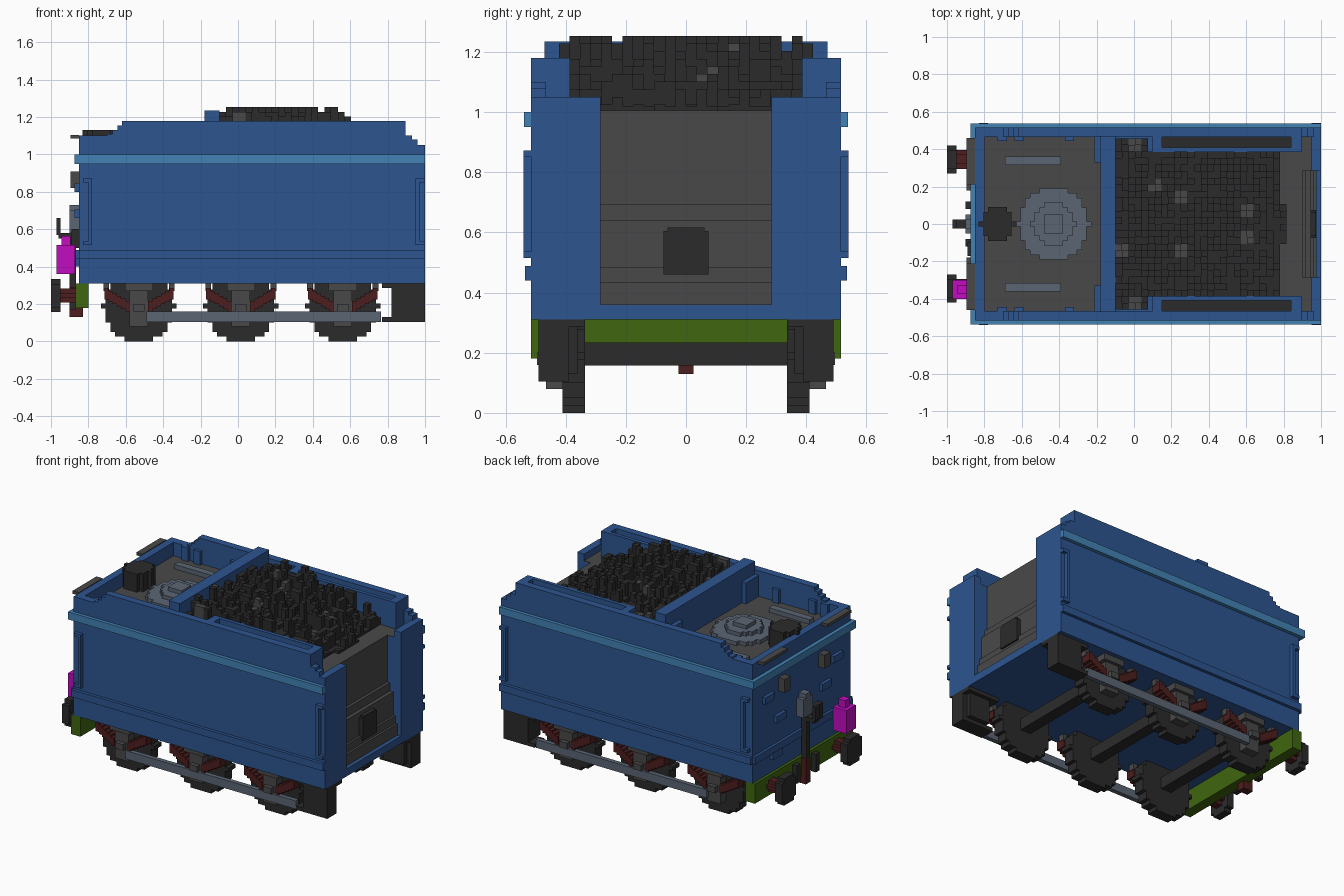
import bpy, bmesh, math, random
from mathutils import Matrix

random.seed(4)
if "Cube" in bpy.data.objects:
    bpy.data.objects.remove(bpy.data.objects["Cube"])

V = 0.0253  # block step


def material(name, rgb):
    m = bpy.data.materials.new(name)
    m.use_nodes = True
    m.diffuse_color = (*rgb, 1)
    m.node_tree.nodes["Principled BSDF"].inputs["Base Color"].default_value = (*rgb, 1)
    return m


BLUE = material("body blue", (0.026, 0.090, 0.28))
SKY = material("stripe blue", (0.054, 0.225, 0.46))
BLACK = material("coal black", (0.024, 0.024, 0.024))
GREY = material("dark grey", (0.066, 0.066, 0.066))
SLATE = material("slate steel", (0.105, 0.130, 0.175))
RED = material("dark red", (0.075, 0.013, 0.013))
GREEN = material("beam green", (0.050, 0.135, 0.005))
PINK = material("lamp magenta", (0.53, 0.004, 0.53))


def finish(name, bm, *mats):
    me = bpy.data.meshes.new(name)
    bmesh.ops.recalc_face_normals(bm, faces=bm.faces)
    bm.to_mesh(me)
    bm.free()
    for m in mats:
        me.materials.append(m)
    ob = bpy.data.objects.new(name, me)
    bpy.context.collection.objects.link(ob)
    return ob


def add_box(bm, x0, x1, y0, y1, z0, z1):
    mat = Matrix.Translation(((x0 + x1) / 2, (y0 + y1) / 2, (z0 + z1) / 2)) @ \
        Matrix.Diagonal((abs(x1 - x0), abs(y1 - y0), abs(z1 - z0), 1))
    return bmesh.ops.create_cube(bm, size=1, matrix=mat)["verts"]


def boxes(name, mat, *dims):
    bm = bmesh.new()
    for d in dims:
        add_box(bm, *d)
    return finish(name, bm, mat)


def prism(name, mat, pts, axis, a, b):
    """Extrude a 2D outline along one axis from a to b."""
    put = {"x": lambda u, v: (a, u, v), "y": lambda u, v: (u, a, v), "z": lambda u, v: (u, v, a)}[axis]
    bm = bmesh.new()
    face = bm.faces.new([bm.verts.new(put(u, v)) for u, v in pts])
    ext = bmesh.ops.extrude_face_region(bm, geom=[face])["geom"]
    move = [b - a if axis == c else 0 for c in "xyz"]
    bmesh.ops.translate(bm, vec=move, verts=[g for g in ext if isinstance(g, bmesh.types.BMVert)])
    return finish(name, bm, mat)


def stepped_disc(cu, cv, r, n):
    """Outline of a disc made of n block rows."""
    h = 2 * r / n
    right = []
    for i in range(n):
        v = -r + i * h
        w = math.sqrt(max(r * r - (v + h / 2) ** 2, 0))
        w = max(round(w / V), 1) * V
        right += [(w, v), (w, v + h)]
    pts = right + [(-w, v) for w, v in reversed(right)]
    return [(cu + u, cv + v) for u, v in pts]


# --- Body shell ---
boxes("body_core", BLUE, (-0.85, 0.87, -0.515, 0.515, 0.31, 1.0))
boxes("cab_end_sill", BLUE, (0.87, 1.0, -0.515, 0.515, 0.31, 0.36))
boxes("rear_wall", BLUE, (-0.85, -0.8, -0.515, 0.515, 1.0, 1.10))
boxes("bulkhead", BLUE, (-0.18, -0.10, -0.47, 0.47, 1.0, 1.235))
wall = [(-0.85, 1.0), (1.0, 1.0), (1.0, 1.05), (0.96, 1.05), (0.96, 1.08), (0.93, 1.08), (0.93, 1.10),
        (0.895, 1.10), (0.895, 1.18), (-0.62, 1.18), (-0.62, 1.155), (-0.645, 1.155), (-0.645, 1.13),
        (-0.67, 1.13), (-0.67, 1.11), (-0.70, 1.11), (-0.70, 1.10), (-0.85, 1.10)]
for s, side in ((-1, "front"), (1, "back")):
    def sided(name, mat, *dims):
        return boxes(f"{side}_{name}", mat, *[(d[0], d[1], s * d[2], s * d[3], d[4], d[5]) for d in dims])

    prism(f"{side}_wall", BLUE, wall, "y", s * 0.465, s * 0.515)
    sided("cab_end_post", BLUE, (0.87, 1.0, 0.285, 0.515, 0.36, 1.0), (0.95, 1.0, 0.285, 0.465, 1.0, 1.05))
    # Locker beside the coal, with a long open slot
    sided("locker", BLUE, (0.10, 0.895, 0.385, 0.41, 1.0, 1.18),
          (0.10, 0.15, 0.41, 0.465, 1.0, 1.18), (0.84, 0.895, 0.41, 0.465, 1.0, 1.18))
    sided("locker_slot", BLACK, (0.15, 0.84, 0.41, 0.465, 1.0, 1.12))
    sided("wall_ribs", BLUE, *[(x, x + 0.05, 0.445, 0.465, 1.0, 1.10) for x in (-0.73, -0.64, -0.37)],
          (-0.21, -0.18, 0.33, 0.465, 1.0, 1.15))
    # Side trim: stripe, ledge and raised grab frames
    sided("stripe", SKY, (-0.875, 1.0, 0.515, 0.538, 0.95, 1.0))
    sided("ledge", BLUE, (-0.85, 1.0, 0.515, 0.536, 0.44, 0.488))
    for x0, x1, bar in ((-0.83, -0.78, -0.80), (0.95, 1.0, 0.95)):
        sided("grab_frame", BLUE, (bar, bar + 0.02, 0.515, 0.54, 0.515, 0.872),
              (x0, x1, 0.515, 0.54, 0.85, 0.872), (x0, x1, 0.515, 0.54, 0.515, 0.537))
    sided("deck_handle", SLATE, (-0.69, -0.39, 0.315, 0.36, 1.01, 1.04))
    sided("rear_foot_plate", GREY, (-0.895, -0.85, 0.21, 0.46, 1.085, 1.105))
    # Cab step
    sided("cab_step", BLACK, (0.77, 1.0, 0.335, 0.49, 0.285, 0.31), (0.82, 0.97, 0.36, 0.46, 0.13, 0.285),
          (0.82, 1.0, 0.39, 0.49, 0.105, 0.285), (0.77, 1.0, 0.39, 0.49, 0.105, 0.13))
    # Buffers
    prism(f"{side}_buffer_head", BLACK, stepped_disc(s * 0.345, 0.245, 0.088, 7), "x", -1.0, -0.95)
    prism(f"{side}_buffer_shaft", RED, stepped_disc(s * 0.345, 0.245, 0.038, 3), "x", -0.95, -0.865)
    # Wheels with leaf springs and axle boxes
    for i, x in enumerate((-0.53, 0.015, 0.56)):
        prism(f"{side}_wheel_{i + 1}", BLACK, stepped_disc(x, 0.19, 0.19, 15), "y", s * 0.335, s * 0.41)
        sided(f"axle_box_{i + 1}", GREY, (x - 0.05, x + 0.05, 0.41, 0.465, 0.08, 0.31),
              (x - 0.075, x + 0.075, 0.41, 0.485, 0.27, 0.31), (x - 0.03, x + 0.03, 0.41, 0.495, 0.16, 0.20))
        leaves = []
        for k in range(6):
            for d in (-1, 1):
                a, b = x + d * (0.05 + k * 0.0225), x + d * (0.05 + (k + 1) * 0.0225)
                leaves.append((min(a, b), max(a, b), 0.41, 0.475, 0.16 + k * 0.013, 0.215 + k * 0.014))
        sided(f"leaf_spring_{i + 1}", RED, *leaves)
        sided(f"spring_hanger_{i + 1}", GREY, (x - 0.19, x - 0.16, 0.41, 0.45, 0.27, 0.31),
              (x + 0.16, x + 0.19, 0.41, 0.45, 0.27, 0.31))
    sided("side_rod", SLATE, (-0.49, 0.765, 0.455, 0.485, 0.105, 0.16))

boxes("axles", BLACK, *[(x - 0.038, x + 0.038, -0.335, 0.335, 0.158, 0.234) for x in (-0.53, 0.015, 0.56)])

# --- Cab end: stepped grey bulkhead, floor and shovelling door ---
steps = [(0.86, 0.36), (0.975, 0.36), (0.975, 0.435), (0.96, 0.435), (0.96, 0.485), (0.945, 0.485),
         (0.945, 0.64), (0.92, 0.64), (0.92, 0.695), (0.90, 0.695), (0.90, 1.003), (0.86, 1.003)]
prism("cab_end_plate", GREY, steps, "y", -0.285, 0.285)
boxes("cab_end_floor", GREY, (0.75, 0.90, -0.385, 0.385, 1.0, 1.006),
      (0.895, 0.95, 0.285, 0.465, 1.0, 1.006), (0.895, 0.95, -0.465, -0.285, 1.0, 1.006))
boxes("coal_door", BLACK, (0.93, 0.972, -0.075, 0.075, 0.46, 0.605), (0.93, 0.972, -0.062, 0.062, 0.605, 0.617))

# --- Rear deck: water hatch and filler ---
boxes("rear_deck", GREY, (-0.8, -0.18, -0.465, 0.465, 1.0, 1.01))
for i, (r, n, z) in enumerate(((0.19, 15, 1.035), (0.115, 9, 1.06), (0.05, 2, 1.085))):
    prism(f"water_hatch_{i + 1}", SLATE, stepped_disc(-0.43, 0, r, n), "z", 1.005, z)
prism("filler_cap", BLACK, stepped_disc(-0.73, 0, 0.09, 7), "z", 1.005, 1.13)

# --- Rear end: beam, stripe, fittings ---
boxes("buffer_beam", GREEN, (-0.868, -0.8, -0.515, 0.515, 0.18, 0.31))
boxes("rear_stripe", SKY, (-0.875, -0.85, -0.538, 0.538, 0.95, 1.0))
boxes("rear_ledge", BLUE, (-0.868, -0.85, -0.515, 0.515, 0.44, 0.488))
boxes("rear_raised_steps", BLUE, *[(-0.873, -0.85, y - 0.05, y + 0.05, z, z + 0.045)
      for y, z in ((0.36, 0.80), (0.24, 0.63), (-0.36, 0.80), (-0.24, 0.66), (0.28, 0.40))])
boxes("rear_lamp_irons", GREY, *[(-0.895, -0.85, y - 0.03, y + 0.03, z, z + 0.09)
      for y, z in ((0.21, 0.82), (-0.21, 0.82))])
boxes("rear_lamp_box", SLATE, (-0.90, -0.85, -0.05, 0.05, 0.58, 0.70), (-0.90, -0.85, -0.025, 0.025, 0.70, 0.73))
boxes("rear_socket", BLACK, (-0.89, -0.85, -0.17, -0.10, 0.50, 0.60))
boxes("brake_pipe", BLACK, (-0.90, -0.865, -0.02, 0.02, 0.28, 0.58), (-0.97, -0.95, -0.025, 0.025, 0.57, 0.66),
      (-0.96, -0.89, -0.025, 0.025, 0.55, 0.58))
boxes("coupling", RED, (-0.90, -0.83, -0.025, 0.025, 0.13, 0.30))
boxes("coupling_links", BLACK, (-0.90, -0.865, 0.08, 0.12, 0.17, 0.29), (-0.90, -0.865, -0.12, -0.08, 0.17, 0.29))
boxes("tail_lamp", PINK, (-0.97, -0.872, -0.40, -0.30, 0.36, 0.515), (-0.945, -0.895, -0.375, -0.325, 0.515, 0.565))

# --- Coal heap: block columns, with a few greyer lumps ---
bm = bmesh.new()
cell = 0.0352
lumps = ((0.24, 0.14), (0.24, -0.14), (0.60, 0.06), (0.60, -0.06), (0.0, 0.43), (0.0, -0.43), (0.12, 0.2), (-0.07, -0.15))
for i in range(26):
    for j in range(-13, 13):
        x, y = -0.10 + (i + 0.5) * cell, (j + 0.5) * cell
        if abs(y) > 0.38 and x > 0.085 or x > 0.78 and abs(y) > 0.12:
            continue
        h = 1.185 - 0.6 * max(0, x - 0.5) - 0.08 * max(0, abs(y) - 0.2) - 0.15 * max(0, 0.05 - x)
        h += random.choice((-0.05, -0.025, -0.025, 0, 0, 0.025, 0.05, 0.07))
        h = max(1.02, min(1.258, 1.0 + round((h - 1.0) / V) * V))
        y1 = min(y + cell / 2, 0.46)
        vs = add_box(bm, x - cell / 2, x + cell / 2, max(y - cell / 2, -0.46), y1, 0.995, h)
        if any(math.hypot(x - a, y - b) < 0.036 for a, b in lumps):
            for f in {f for v in vs for f in v.link_faces}:
                f.material_index = 1
finish("coal_heap", bm, BLACK, GREY)
